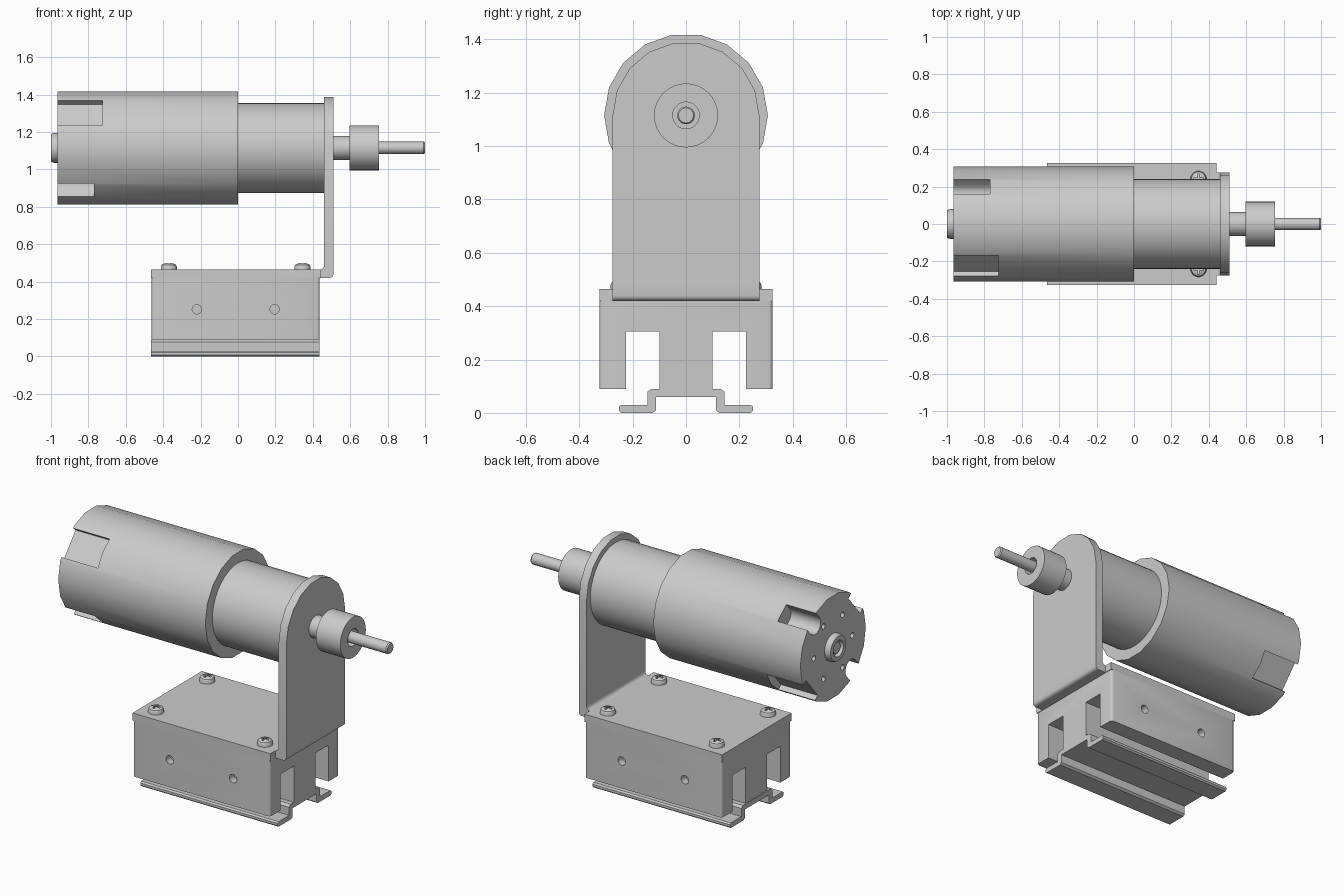
import bpy, bmesh
from math import sin, cos, pi, radians

if "Cube" in bpy.data.objects:
    bpy.data.objects.remove(bpy.data.objects["Cube"])

AXIS_Z = 1.115  # height of the motor shaft


def make(name, bm):
    bmesh.ops.recalc_face_normals(bm, faces=bm.faces)
    me = bpy.data.meshes.new(name)
    bm.to_mesh(me)
    bm.free()
    ob = bpy.data.objects.new(name, me)
    bpy.context.collection.objects.link(ob)
    return ob


def place(axis, a, u, v):
    return {'x': (a, u, v), 'y': (u, a, v), 'z': (u, v, a)}[axis]


def sweep(name, rings):
    """Skin a list of equal rings and cap both ends."""
    bm = bmesh.new()
    vs = [[bm.verts.new(p) for p in r] for r in rings]
    n = len(vs[0])
    for a, b in zip(vs, vs[1:]):
        for i in range(n):
            bm.faces.new((a[i], a[(i + 1) % n], b[(i + 1) % n], b[i]))
    bm.faces.new(vs[0])
    bm.faces.new(vs[-1])
    return make(name, bm)


def lathe(name, profile, axis='x', centre=(0, AXIS_Z), segs=32):
    """Profile is (position along axis, radius)."""
    cu, cv = centre
    return sweep(name, [[place(axis, a, cu + r * cos(2 * pi * i / segs), cv + r * sin(2 * pi * i / segs))
                         for i in range(segs)] for a, r in profile])


def prism(name, outline, lo, hi, axis='x'):
    return sweep(name, [[place(axis, a, u, v) for u, v in outline] for a in (lo, hi)])


def arc(cu, cv, r, a0, a1, n):
    return [(cu + r * cos(radians(a0 + (a1 - a0) * i / n)), cv + r * sin(radians(a0 + (a1 - a0) * i / n)))
            for i in range(n + 1)]


def activate(ob):
    bpy.ops.object.select_all(action='DESELECT')
    ob.select_set(True)
    bpy.context.view_layer.objects.active = ob


def cut(ob, cutters):
    activate(ob)
    for c in cutters:
        c.hide_render = True
        m = ob.modifiers.new("cut", 'BOOLEAN')
        m.operation, m.solver, m.object = 'DIFFERENCE', 'EXACT', c
        bpy.ops.object.modifier_apply(modifier=m.name)
        bpy.data.objects.remove(c)


def mirrored(half):
    return half + [(-u, v) for u, v in reversed(half)]


# Motor can with four rear notches and a ring of small holes
can = lathe("motor_can", [(-0.965, 0.307), (0, 0.307)], segs=18)


def notch(angle, outline, end):
    c, s = cos(radians(angle)), sin(radians(angle))
    return prism("notch_cutter", [(r * c - t * s, AXIS_Z + r * s + t * c) for r, t in outline], -1.1, end)


wide = [(0.26, -0.085), (0.4, -0.085), (0.4, 0.085), (0.26, 0.085)]
narrow = arc(0.255, 0, 0.053, 90, 270, 8) + [(0.4, -0.053), (0.4, 0.053)]
cutters = [notch(a, wide, -0.725) for a in (140, 320)]
cutters += [notch(a, narrow, -0.77) for a in (48.5, 228.5)]
for u, v in arc(0, AXIS_Z, 0.18, 0, 300, 5):
    cutters.append(lathe("hole_cutter", [(-1.0, 0.016), (-0.94, 0.016)], centre=(u, v), segs=12))
cut(can, cutters)

# Rear bearing boss, with its recess and shaft end
lathe("rear_bearing", [(-0.96, 0.08), (-0.985, 0.08), (-1.0, 0.073), (-1.0, 0.048), (-0.975, 0.048)])
lathe("rear_shaft_end", [(-0.98, 0.033), (-0.99, 0.033)], segs=24)

# Gearbox, output collar, coupling and shaft
lathe("gearbox", [(-0.01, 0.24), (0.465, 0.24)], segs=40)
lathe("output_collar", [(0.5, 0.064), (0.6, 0.064)])
lathe("coupling", [(0.595, 0.12), (0.755, 0.12), (0.755, 0.05), (0.715, 0.05)])
lathe("shaft", [(0.7, 0.033), (0.993, 0.033), (1.0, 0.028)], segs=24)

# Bracket: round-topped upright, folded foot and top plate
prism("bracket_upright", arc(0, AXIS_Z, 0.275, 0, 180, 9) + [(-0.275, 0.485), (0.275, 0.485)], 0.46, 0.51)
bend = [(0.43, 0.42)] + arc(0.49, 0.44, 0.02, -90, 0, 4) + [(0.51, 0.485), (0.46, 0.485)]
bend += arc(0.44, 0.485, 0.02, 0, -90, 4)[1:] + [(0.43, 0.465)]
prism("bracket_bend", bend, -0.275, 0.275, 'y')
prism("top_plate", [(-0.465, -0.325), (0.44, -0.325), (0.44, 0.325), (-0.465, 0.325)], 0.42, 0.465, 'z')

# Base block with two lengthwise slots, rounded corners and side holes
half = [(0.325, 0.42), (0.325, 0.09), (0.225, 0.09), (0.225, 0.305), (0.1, 0.305), (0.1, 0.08)]
block = prism("base_block", mirrored(half), -0.462, 0.437)
bm = bmesh.new()
bm.from_mesh(block.data)
corners = [e for e in bm.edges if all(abs(v.co.y) > 0.32 for v in e.verts)
           and abs(e.verts[0].co.z - e.verts[1].co.z) > 0.1]
bmesh.ops.bevel(bm, geom=corners, offset=0.015, segments=3, profile=0.5, affect='EDGES')
bm.to_mesh(block.data)
bm.free()
cut(block, [lathe("hole_cutter", [(s * 0.28, 0.025), (s * 0.4, 0.025)], 'y', (x, 0.252), 20)
            for s in (-1, 1) for x in (-0.22, 0.195)])

# Hat-shaped mounting rail
rail = [(0.13, 0.09), (0.145, 0.078), (0.145, 0.03), (0.243, 0.03), (0.252, 0.022), (0.252, 0.008),
        (0.243, 0), (0.125, 0), (0.112, 0.01), (0.112, 0.06)]
prism("mounting_rail", mirrored(rail), -0.465, 0.437)

# Domed cross-head screws
for x in (-0.37, 0.345):
    for y in (-0.24, 0.24):
        screw = lathe("screw", [(0.455, 0.043), (0.48, 0.043), (0.49, 0.038), (0.497, 0.025), (0.5, 0.01)],
                      'z', (x, y), 24)
        arms = []
        for w, d in ((0.026, 0.006), (0.006, 0.026)):
            arms.append(prism("cross_cutter", [(x - w, y - d), (x + w, y - d), (x + w, y + d), (x - w, y + d)],
                              0.482, 0.52, 'z'))
        cut(screw, arms)

for ob in list(bpy.context.scene.objects):
    activate(ob)
    bpy.ops.object.shade_smooth_by_angle(angle=radians(32))
